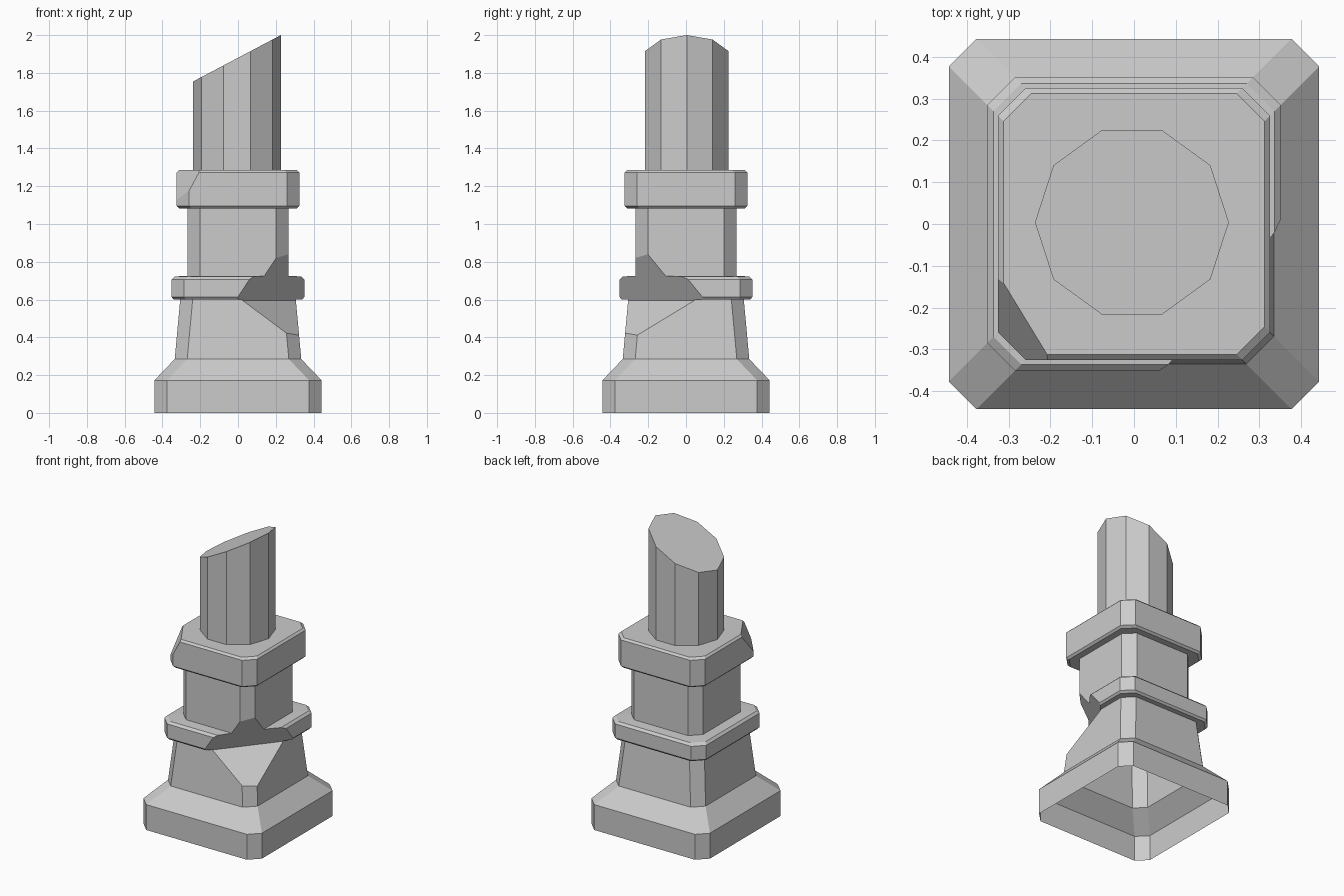
import bpy, bmesh, math
from mathutils import Vector

if "Cube" in bpy.data.objects:
    bpy.data.objects.remove(bpy.data.objects["Cube"])


def make_object(name, bm):
    bmesh.ops.recalc_face_normals(bm, faces=bm.faces)
    me = bpy.data.meshes.new(name)
    bm.to_mesh(me)
    bm.free()
    ob = bpy.data.objects.new(name, me)
    bpy.context.collection.objects.link(ob)
    return ob


def loft(rings):
    """Closed solid through a list of equally sized point rings."""
    bm = bmesh.new()
    loops = [[bm.verts.new(p) for p in ring] for ring in rings]
    n = len(loops[0])
    for a, b in zip(loops, loops[1:]):
        for i in range(n):
            j = (i + 1) % n
            bm.faces.new((a[i], a[j], b[j], b[i]))
    bm.faces.new(loops[0][::-1])
    bm.faces.new(loops[-1])
    return bm


def chamfered_square(h, z, c=0.066):
    k = h - c
    return [(h, -k, z), (h, k, z), (k, h, z), (-k, h, z),
            (-h, k, z), (-h, -k, z), (-k, -h, z), (k, -h, z)]


# Pedestal: base, tapered body, band, neck and cap in one profile
profile = [(0.443, 0), (0.443, 0.172), (0.335, 0.285), (0.306, 0.60),
           (0.34, 0.60), (0.351, 0.613), (0.351, 0.707), (0.336, 0.722),
           (0.268, 0.726), (0.268, 1.082), (0.312, 1.082), (0.325, 1.095),
           (0.325, 1.272), (0.312, 1.285)]
bm = loft([chamfered_square(h, z) for h, z in profile])

# Chipped cap corner at the front left
p = [Vector(v) for v in ((-0.2, -0.325, 1.285), (-0.325, -0.12, 1.285), (-0.262, -0.325, 1.17))]
normal = (p[1] - p[0]).cross(p[2] - p[0]).normalized()
if normal.x > 0:
    normal.negate()
bmesh.ops.bisect_plane(bm, geom=bm.verts[:] + bm.edges[:] + bm.faces[:],
                       plane_co=p[0], plane_no=normal, clear_outer=True)
bmesh.ops.holes_fill(bm, edges=[e for e in bm.edges if e.is_boundary], sides=0)
pedestal = make_object("pedestal", bm)

# Wedge-shaped break across the band at the front right corner
out = Vector((0.78, -0.626, 0)).normalized()
along = Vector((-out.y, out.x, 0))
section = [(0.21, 0.596), (0.50, 0.333), (0.50, 1.16)]
wedge = make_object("break_cutter", loft(
    [[out * d + along * t + Vector((0, 0, z)) for d, z in section] for t in (-0.8, 0.8)]))
wedge.hide_render = True
mod = pedestal.modifiers.new("break", 'BOOLEAN')
mod.operation = 'DIFFERENCE'
mod.solver = 'EXACT'
mod.object = wedge
bpy.context.view_layer.objects.active = pedestal
bpy.ops.object.modifier_apply(modifier=mod.name)
bpy.data.objects.remove(wedge)

# Open underside
bm = bmesh.new()
bm.from_mesh(pedestal.data)
under = [f for f in bm.faces if all(v.co.z < 0.001 for v in f.verts)]
bmesh.ops.delete(bm, geom=under, context='FACES')
bm.to_mesh(pedestal.data)
bm.free()

# Ten-sided shaft with a slanted break at the top
circle = [(-0.005 + 0.232 * math.cos(i * math.tau / 10),
           0.004 + 0.232 * math.sin(i * math.tau / 10)) for i in range(10)]
make_object("broken_shaft", loft([
    [(x, y, 1.28) for x, y in circle],
    [(x, y, 1.755 + (x + 0.237) * 0.528) for x, y in circle]]))
